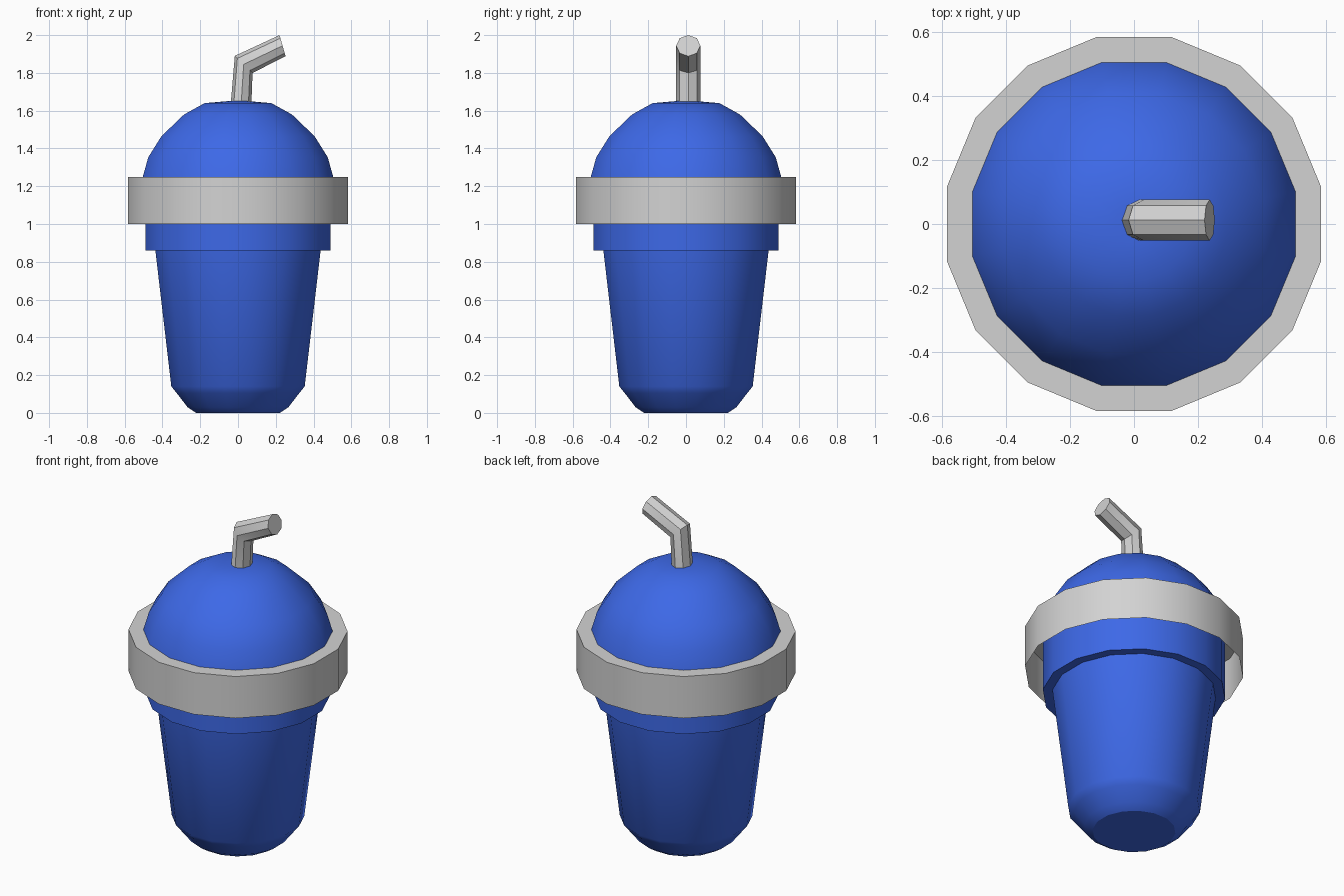
import bpy, bmesh, math
from mathutils import Vector

if "Cube" in bpy.data.objects:
    bpy.data.objects.remove(bpy.data.objects["Cube"])

SIDES = 16


def material(name, rgb):
    m = bpy.data.materials.new(name)
    m.diffuse_color = (*rgb, 1)
    m.use_nodes = True
    m.node_tree.nodes["Principled BSDF"].inputs["Base Color"].default_value = m.diffuse_color
    return m


blue = material("blue", (0.047, 0.14, 0.8))
grey = material("grey", (0.65, 0.65, 0.65))


def loft(name, rings, mat, cap_start=False, cap_end=False):
    """Bridge successive rings of points into one smooth-shaded object."""
    bm = bmesh.new()
    loops = [[bm.verts.new(p) for p in ring] for ring in rings]
    n = len(loops[0])
    for a, b in zip(loops, loops[1:]):
        for i in range(n):
            j = (i + 1) % n
            bm.faces.new((a[i], a[j], b[j], b[i]))
    if cap_start:
        bm.faces.new(loops[0][::-1])
    if cap_end:
        bm.faces.new(loops[-1])
    me = bpy.data.meshes.new(name)
    bm.to_mesh(me)
    bm.free()
    me.materials.append(mat)
    ob = bpy.data.objects.new(name, me)
    bpy.context.collection.objects.link(ob)
    bpy.ops.object.select_all(action='DESELECT')
    ob.select_set(True)
    bpy.context.view_layer.objects.active = ob
    bpy.ops.object.shade_smooth_by_angle(angle=math.radians(33))
    return ob


def lathe(name, profile, mat, **caps):
    """Turn (radius, height) pairs about z, a flat side facing each axis."""
    rings = []
    for r, z in profile:
        angles = [(i + 0.5) * math.tau / SIDES for i in range(SIDES)]
        rings.append([(r * math.cos(a), r * math.sin(a), z) for a in angles])
    return loft(name, rings, mat, **caps)


# Cup with rounded foot and stepped collar
lathe("cup", [(0.226, 0.0), (0.272, 0.03), (0.331, 0.105), (0.36, 0.14),
              (0.446, 0.86), (0.498, 0.86), (0.498, 1.25)], blue, cap_start=True)

# Domed lid
lathe("dome_lid", [(0.514, 1.25), (0.484, 1.354), (0.413, 1.465), (0.291, 1.58),
                   (0.18, 1.64), (0.06, 1.65)], blue, cap_end=True)

# Lid rim: outer skirt, open below, with a flat top
lathe("lid_rim", [(0.595, 1.0), (0.595, 1.25), (0.505, 1.25)], grey)

# Bent straw: each ring spans a left and a right point in the xz plane
straw_sections = [((-0.05, 1.5), (0.066, 1.5)),
                  ((-0.017, 1.89), (0.077, 1.80)),
                  ((0.22, 2.0), (0.252, 1.888))]
rings = []
for left, right in straw_sections:
    l, r = Vector((left[0], 0.012, left[1])), Vector((right[0], 0.012, right[1]))
    mid, half = (l + r) / 2, (r - l) / 2
    rings.append([mid + half * math.cos(a) + Vector((0, 0.064 * math.sin(a), 0))
                  for a in (i * math.tau / 8 for i in range(8))])
loft("straw", rings, grey, cap_start=True, cap_end=True)
